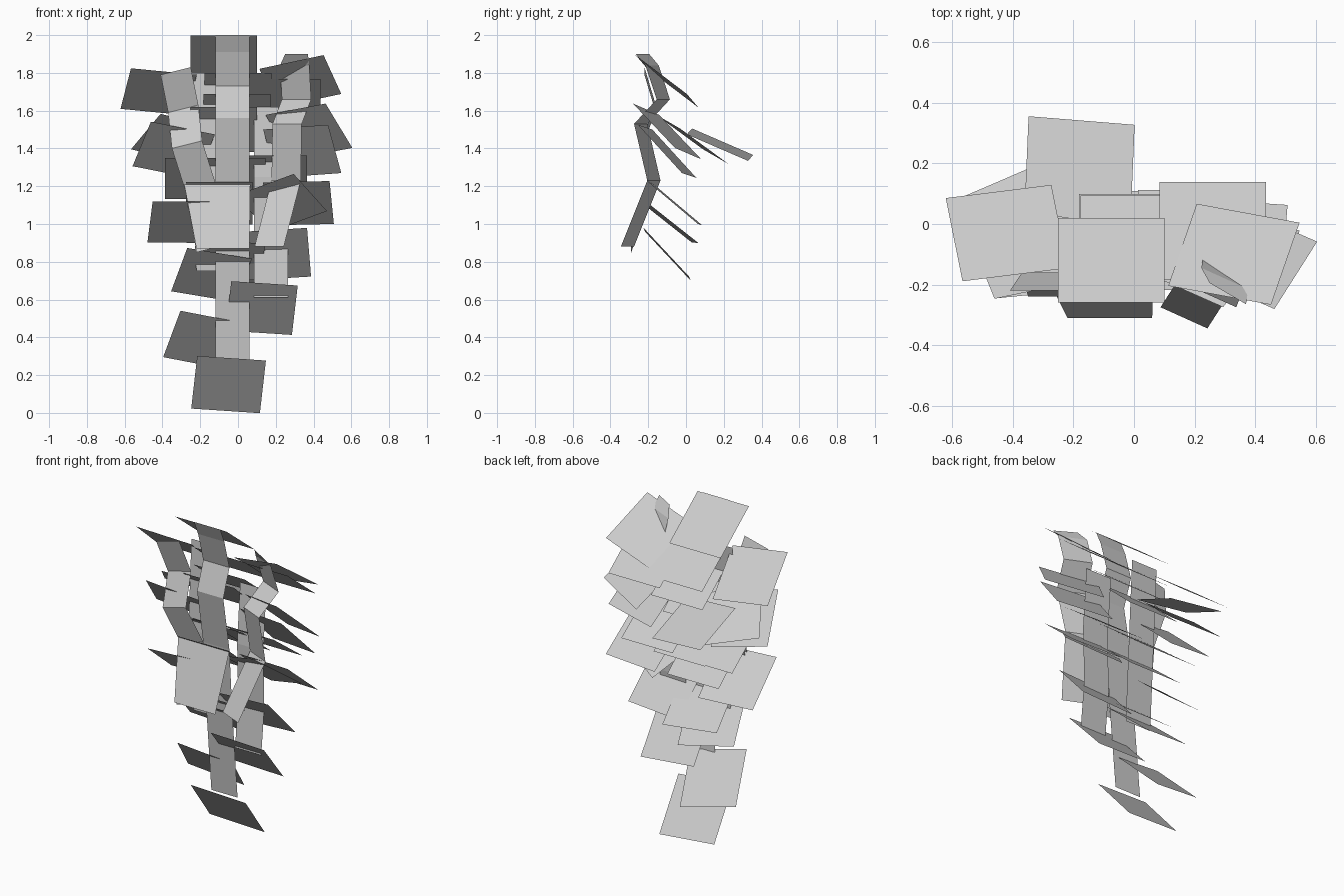
import bpy, bmesh
from math import radians
from mathutils import Matrix, Vector

if "Cube" in bpy.data.objects:
    bpy.data.objects.remove(bpy.data.objects["Cube"])


def finish(name, bm):
    mesh = bpy.data.meshes.new(name)
    bm.to_mesh(mesh)
    bm.free()
    ob = bpy.data.objects.new(name, mesh)
    bpy.context.collection.objects.link(ob)
    return ob


def ribbon(name, path, width, turn=0, lift=0):
    """Flat stem card along a centre line; turn/lift shift its right edge in y/z."""
    bm = bmesh.new()
    rows = []
    for p in path:
        x, y, z = p[:3]
        w = p[3] if len(p) > 3 else width
        rows.append([bm.verts.new((x + s * w / 2, y + s * turn / 2, z + s * lift / 2))
                     for s in (-1, 1)])
    for a, b in zip(rows, rows[1:]):
        bm.faces.new((b[0], b[1], a[1], a[0]))
    return finish(name, bm)


def leaf(name, x, y, z, pitch, spin, tilt=0, size=0.353):
    """Square leaf card sloping down towards the back."""
    bm = bmesh.new()
    m = (Matrix.Translation((x, y, z))
         @ Matrix.Rotation(radians(-tilt), 4, 'Y')
         @ Matrix.Rotation(radians(-pitch), 4, 'X')
         @ Matrix.Rotation(radians(spin), 4, 'Z'))
    h = size / 2
    bm.faces.new([bm.verts.new(m @ Vector((a * h, b * h, 0)))
                  for a, b in ((-1, -1), (1, -1), (1, 1), (-1, 1))])
    return finish(name, bm)


# Hanging stems
ribbon("main_stem", [(-.03, -.26, 2), (-.03, -.22, 1.91), (-.03, -.17, 1.73),
                     (-.03, -.23, 1.56), (-.03, -.17, 1.22), (-.03, -.14, .8),
                     (-.03, -.09, .27)], .18)
ribbon("right_stem", [(.31, -.23, 1.9, .12), (.30, -.18, 1.84), (.31, -.12, 1.66),
                      (.26, -.24, 1.53), (.255, -.17, 1.23),
                      (.165, -.31, .88)], .155, turn=-.07)
ribbon("left_stem", [(-.33, -.22, 1.81), (-.29, -.16, 1.61), (-.27, -.24, 1.42),
                     (-.2, -.17, 1.2), (-.14, -.29, .87)], .16, lift=.04)
ribbon("stem_fork", [(-.11, -.18, 1.21, .35), (-.08, -.31, .87, .28)], .3)
ribbon("back_stem_right", [(.175, -.1, 1.62), (.175, -.13, 1.25),
                           (.175, -.12, .9), (.175, -.15, .61)], .18)
ribbon("back_stem_left", [(-.16, -.1, 1.80), (-.16, -.13, 1.25),
                          (-.13, -.12, .75)], .18)

# Leaves: centre, pitch, spin, side tilt
upper = [
    (-.075, -.12, 1.89, 38, 0, 0), (.33, -.10, 1.755, 38, -13, 4),
    (-.42, -.03, 1.70, 38, 9, 0), (-.18, .18, 1.42, 23, -5, -7),
    (.26, 0, 1.66, 38, 0, 0), (-.005, -.04, 1.58, 38, 0, 0),
    (-.075, -.05, 1.5, 42, 0, 0), (.375, -.10, 1.49, 42, -32, -12),
    (-.33, .03, 1.45, 35, 28, 3), (-.34, -.09, 1.39, 44, 16, 0),
    (.34, -.10, 1.385, 46, -18, -9), (0, -.045, 1.69, 38, 0, 0),
]
lower = [
    (-.21, -.04, 1.24, 38, 0, 0), (.19, -.03, 1.26, 36, 0, 0),
    (-.03, -.03, 1.24, 38, 0, 0), (-.1, -.06, 1.11, 40, 0, 0),
    (.32, -.06, 1.11, 40, -5, -2), (.23, -.09, 1.11, 40, -30, 0),
    (-.29, -.09, 1.01, 38, 7, 4), (.20, -.10, .84, 47, -2, 2),
    (-.14, -.06, .73, 42, 14, 0), (-.05, -.07, .80, 38, 7, 0),
    (.125, -.09, .555, 48, 5, 0), (-.18, -.01, .385, 46, 15, 0),
    (-.05, -.03, .15, 50, 5, 0, .365),
]
for i, row in enumerate(upper):
    leaf(f"upper_leaf_{i + 1}", *row)
for i, row in enumerate(lower):
    leaf(f"lower_leaf_{i + 1}", *row)
